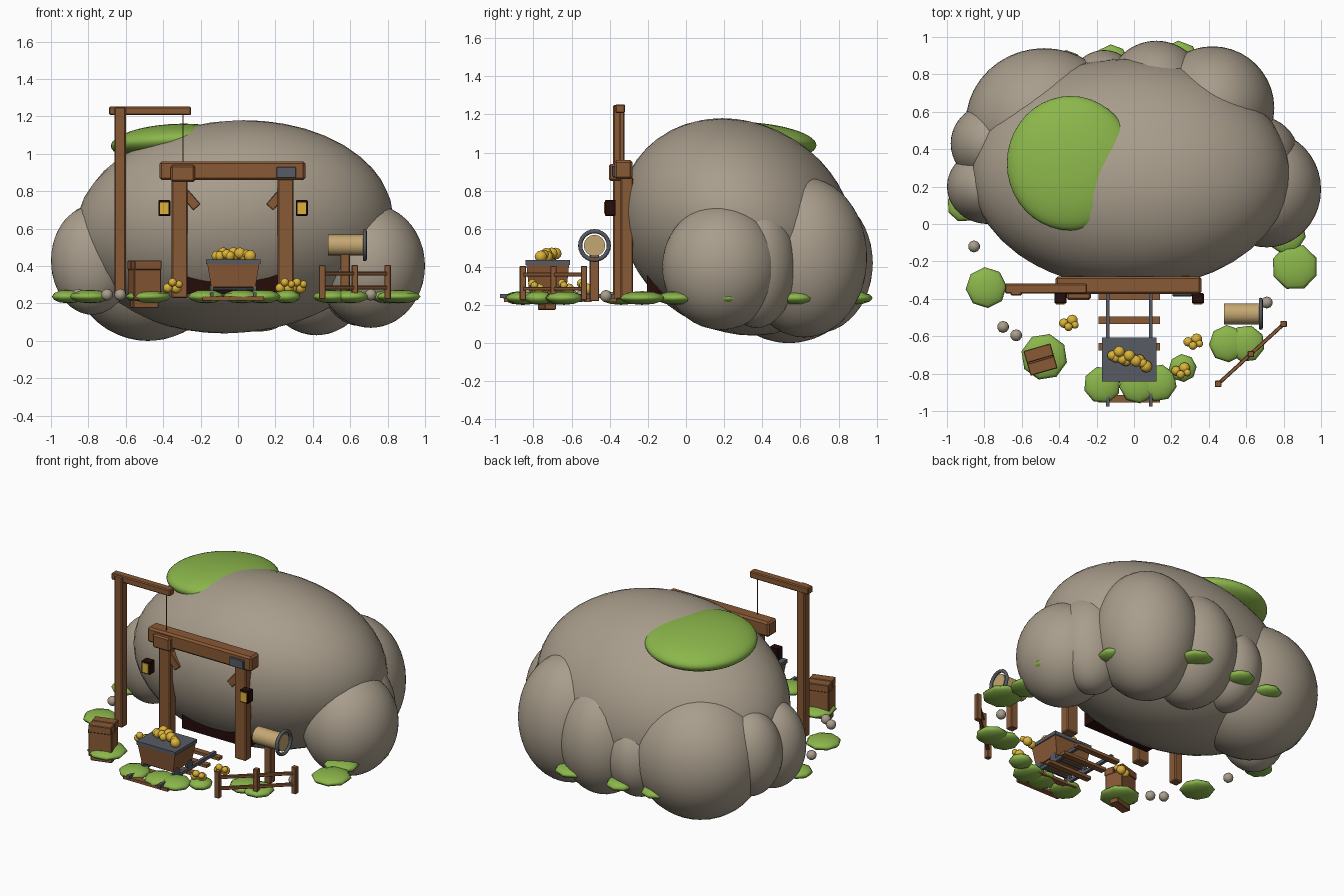
import bpy, random
from math import radians, pi
from mathutils import Vector

random.seed(4)
cube = bpy.data.objects.get("Cube")
if cube:
    bpy.data.objects.remove(cube, do_unlink=True)


def material(name, r, g, b):
    m = bpy.data.materials.new(name)
    m.use_nodes = True
    m.diffuse_color = (r, g, b, 1)
    m.node_tree.nodes["Principled BSDF"].inputs["Base Color"].default_value = (r, g, b, 1)
    return m


ROCK = material("warm grey rock", .395, .338, .262)
MOSS = material("moss green", .26, .47, .07)
WOOD = material("brown wood", .25, .10, .036)
METAL = material("grey metal", .095, .105, .125)
GOLD = material("gold", .72, .45, .04)
DARK = material("tunnel dark", .018, .004, .003)
TAN = material("tan wood", .56, .39, .17)


def finish(name, mat, smooth=False):
    o = bpy.context.object
    o.name = name
    o.data.materials.clear()
    o.data.materials.append(mat)
    if smooth:
        o.data.shade_smooth()
    return o


def box(name, mat, loc, size, bevel=0.0, turn=0.0):
    bpy.ops.mesh.primitive_cube_add(size=1, location=loc, rotation=(0, 0, turn))
    o = finish(name, mat)
    o.scale = size
    bpy.ops.object.transform_apply(location=False, rotation=False, scale=True)
    if bevel:
        mod = o.modifiers.new("Bevel", "BEVEL")
        mod.width = bevel
        mod.segments = 1
    return o


def beam(name, mat, a, b, thick, bevel=.003):
    # square bar between two points
    a, b = Vector(a), Vector(b)
    o = box(name, mat, (a + b) / 2, (thick, thick, (b - a).length), bevel)
    o.rotation_euler = (b - a).to_track_quat("Z", "Y").to_euler()
    return o


def blob(name, mat, loc, radii, detail):
    bpy.ops.mesh.primitive_ico_sphere_add(subdivisions=detail, radius=1, location=loc)
    o = finish(name, mat, True)
    o.scale = radii
    return o


def bush(x, y, r):
    bpy.ops.mesh.primitive_uv_sphere_add(segments=8, ring_count=6, radius=1, location=(x, y, .237))
    o = finish("ground_moss", MOSS, True)
    o.scale = (r, r, .036)
    o.rotation_euler.z = random.random()


def drum(name, mat, loc, r, depth, sides=16):
    # cylinder lying along x
    bpy.ops.mesh.primitive_cylinder_add(vertices=sides, radius=r, depth=depth,
                                        location=loc, rotation=(0, pi / 2, 0))
    o = finish(name, mat)
    bpy.ops.object.shade_smooth_by_angle(angle=radians(40))
    return o


# Boulders, the main one leaning forward
main = blob("main_boulder", ROCK, (-.02, .27, .61), (.85, .61, .57), 4)
for v in main.data.vertices:
    v.co.x += .06 * v.co.z
    v.co.y -= .13 * v.co.z
for name, loc, radii in [
    ("left_boulder", (.71, .185, .40), (.29, .31, .33)),
    ("left_rear_boulder", (.65, .37, .41), (.23, .21, .33)),
    ("back_left_boulder", (.42, .62, .45), (.33, .33, .42)),
    ("back_boulder", (.12, .68, .42), (.28, .30, .37)),
    ("back_gap_boulder", (-.16, .70, .38), (.20, .23, .27)),
    ("back_right_boulder", (-.48, .54, .42), (.42, .40, .42)),
    ("right_boulder", (-.78, .20, .43), (.22, .20, .29)),
    ("right_rear_boulder", (-.77, .43, .45), (.21, .21, .28)),
]:
    blob(name, ROCK, loc, radii, 4)
top_moss = blob("top_moss", MOSS, (-.34, .325, 1.058), (.34, .36, .10), 4)
top_moss.rotation_euler = (-.06, -.05, 0)

# Tunnel mouth and timber frame
box("tunnel_mouth", DARK, (-.025, -.105, .555), (.50, .20, .61))
box("lintel", WOOD, (-.03, -.328, .91), (.78, .095, .10), .012)
for name, x in (("right_frame_post", -.312), ("left_frame_post", .255)):
    box(name, WOOD, (x, -.31, .55), (.085, .065, .64), .006)
for x, s in ((-.31, 1), (.26, -1)):
    beam("frame_brace", WOOD, (x, -.31, .82), (x + s * .09, -.31, .715), .05)
box("lintel_block", WOOD, (-.295, -.345, .895), (.13, .12, .09), .01)
box("lintel_bracket", METAL, (.258, -.345, .90), (.105, .085, .06), .004)

# Lanterns
for x in (-.394, .341):
    box("lantern_case", DARK, (x, -.397, .71), (.064, .056, .084), .004)
    box("lantern_glass", GOLD, (x, -.427, .71), (.046, .008, .062))

# Hoist
box("hoist_post", WOOD, (-.63, -.352, .74), (.06, .06, 1.02), .006)
box("hoist_arm", WOOD, (-.47, -.345, 1.23), (.44, .052, .045), .006)
beam("hoist_rope", WOOD, (-.293, -.345, .95), (-.293, -.345, 1.21), .005, 0)

# Track
for x in (-.14, .09):
    box("rail", METAL, (x, -.675, .248), (.02, .60, .022))
for y in (-.385, -.515, -.655, -.795, -.935):
    box("rail_tie", WOOD, (-.025, y, .227), (.33, .04, .02))

# Mine cart
cart = box("cart_body", WOOD, (-.025, -.725, .352), (.28, .225, .13))
for v in cart.data.vertices:
    if v.co.z < 0:
        v.co.x *= .84
        v.co.y *= .88
box("cart_rim", METAL, (-.025, -.725, .423), (.29, .235, .024))
for x in (-.14, .09):
    for y in (-.655, -.795):
        drum("cart_wheel", METAL, (x, y, .278), .028, .02, 12)
for y in (-.655, -.795):
    drum("cart_axle", METAL, (-.025, y, .278), .008, .23, 8)

# Gold in the cart and on the ground
for i in range(11):
    t = i / 10
    blob("cart_nugget", GOLD, (-.115 + .18 * t, -.69 - .07 * t + random.uniform(-.025, .025),
         .452 + random.uniform(0, .022)), [random.uniform(.024, .033)] * 3, 2)
for px, py in ((-.35, -.53), (.315, -.63), (.25, -.785)):
    for dx, dy, dz, r in ((-.025, 0, 0, .026), (.02, .015, 0, .03),
                          (.035, -.01, .02, .02), (0, -.02, .03, .023)):
        blob("ground_nugget", GOLD, (px + dx, py + dy, .283 + dz), [r] * 3, 2)

# Crate
box("crate_body", WOOD, (-.50, -.725, .30), (.15, .125, .17), .005, radians(16))
box("crate_foot", WOOD, (-.50, -.73, .20), (.14, .06, .05), .004, radians(16))
for s in (-1, 1):
    box("crate_lid", WOOD, (-.50 - s * .010, -.725 + s * .034, .405),
        (.15, .067, .05), .004, radians(16))

# Barrel on a stand
box("barrel_stand", WOOD, (.573, -.48, .345), (.05, .05, .25), .004)
drum("barrel", TAN, (.58, -.48, .512), .056, .20)
bpy.ops.mesh.primitive_torus_add(major_segments=24, minor_segments=8, major_radius=.075,
                                 minor_radius=.011, location=(.678, -.48, .512),
                                 rotation=(0, pi / 2, 0))
finish("barrel_ring", METAL, True)

# Fence
start, end = Vector((.45, -.855, 0)), Vector((.80, -.535, 0))
for t in (0, .5, 1):
    p = start.lerp(end, t)
    box("fence_post", WOOD, (p.x, p.y, .315), (.034, .034, .18), .003)
for z in (.285, .36):
    up = Vector((0, 0, z))
    beam("fence_rail", WOOD, start + up, end + up, .02)

# Moss mounds and loose stones
for x, y, r in ((-.79, -.34, .11), (-.48, -.71, .125), (-.17, -.86, .10), (.02, -.86, .10),
                (.13, -.85, .10), (.26, -.77, .075), (.50, -.64, .10), (.60, -.64, .10),
                (.86, -.23, .125), (.81, -.05, .11), (-.91, .10, .09), (.87, .21, .10),
                (.655, .58, .09), (.24, .87, .11), (-.12, .87, .09), (-.36, .84, .09)):
    bush(x, y, r)
for x, y in ((-.855, -.12), (-.70, -.55), (-.63, -.595), (.71, -.42)):
    blob("loose_stone", ROCK, (x, y, .247), (.032, .032, .032), 2)
